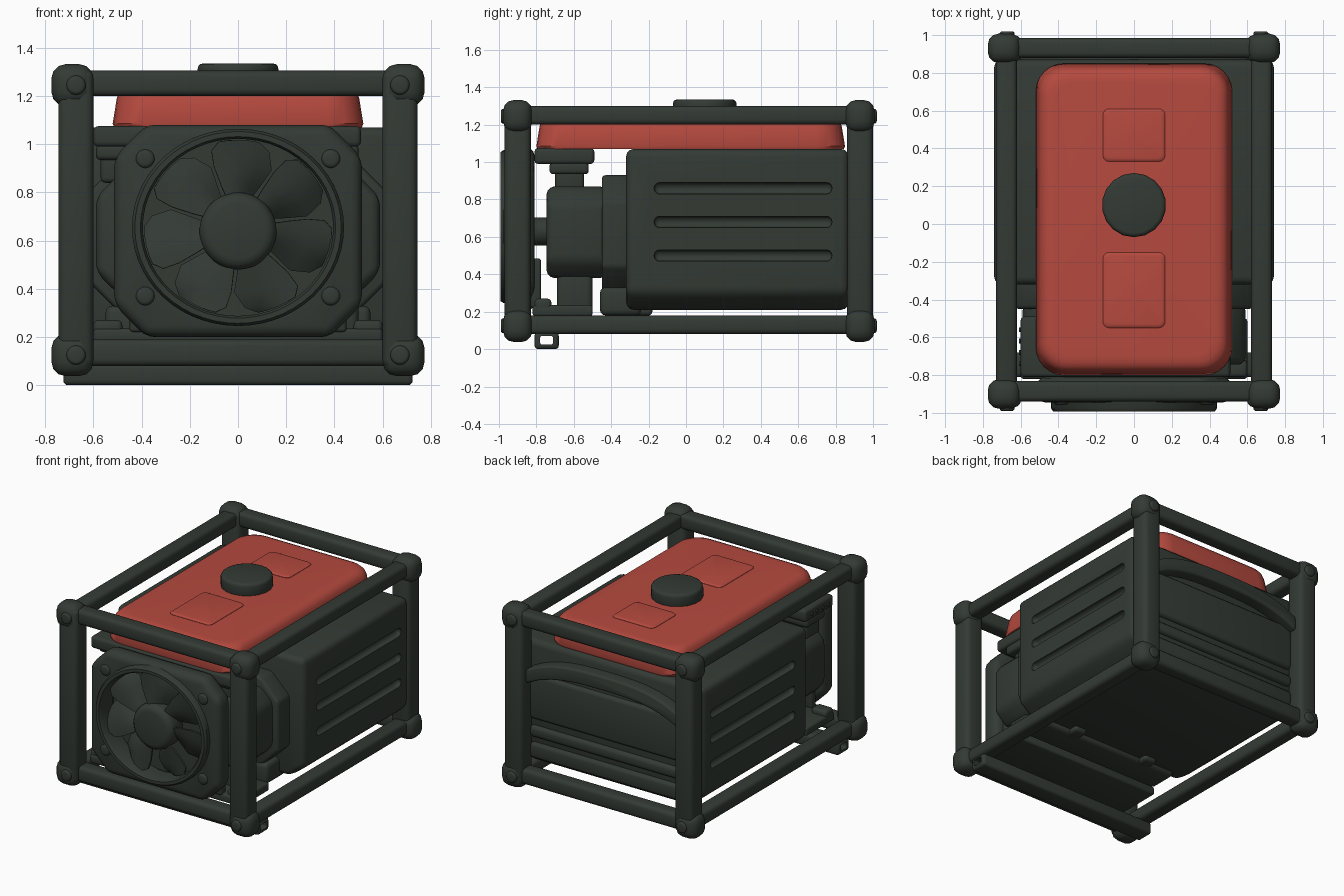
import bpy, bmesh, math
from mathutils import Matrix

if "Cube" in bpy.data.objects:
    bpy.data.objects.remove(bpy.data.objects["Cube"])


def material(name, rgb):
    m = bpy.data.materials.new(name)
    m.diffuse_color = (*rgb, 1)
    m.use_nodes = True
    m.node_tree.nodes["Principled BSDF"].inputs["Base Color"].default_value = m.diffuse_color
    return m


DARK = material("dark_green_grey", (0.033, 0.042, 0.034))
RED = material("tank_red", (0.465, 0.068, 0.049))


def finish(name, bm, mat=DARK, bevel=0, segs=3):
    if bevel:
        edges = [e for e in bm.edges if e.is_manifold and e.calc_face_angle(0) > 0.6]
        bmesh.ops.bevel(bm, geom=edges, offset=bevel, segments=segs, profile=0.5,
                        affect='EDGES', clamp_overlap=True)
    bmesh.ops.recalc_face_normals(bm, faces=bm.faces)
    me = bpy.data.meshes.new(name)
    bm.to_mesh(me)
    bm.free()
    me.materials.append(mat)
    ob = bpy.data.objects.new(name, me)
    bpy.context.collection.objects.link(ob)
    return ob


def box(name, x0, x1, y0, y1, z0, z1, bevel=0.02, mat=DARK, segs=3):
    bm = bmesh.new()
    size = Matrix.Diagonal((x1 - x0, y1 - y0, z1 - z0, 1))
    mid = Matrix.Translation(((x0 + x1) / 2, (y0 + y1) / 2, (z0 + z1) / 2))
    bmesh.ops.create_cube(bm, size=1, matrix=mid @ size)
    return finish(name, bm, mat, bevel, segs)


def cyl(name, centre, r, depth, axis='Z', bevel=0.01, mat=DARK, sides=40):
    bm = bmesh.new()
    rot = {'Z': Matrix(), 'Y': Matrix.Rotation(math.pi / 2, 4, 'X'),
           'X': Matrix.Rotation(math.pi / 2, 4, 'Y')}[axis]
    bmesh.ops.create_cone(bm, cap_ends=True, segments=sides, radius1=r, radius2=r,
                          depth=depth, matrix=Matrix.Translation(centre) @ rot)
    return finish(name, bm, mat, bevel)


def prism(name, pts, y0, y1, bevel=0.015):
    """Extrude an x-z outline along y."""
    bm = bmesh.new()
    f = bm.faces.new([bm.verts.new((x, y0, z)) for x, z in pts])
    ext = bmesh.ops.extrude_face_region(bm, geom=[f])
    bmesh.ops.translate(bm, vec=(0, y1 - y0, 0),
                        verts=[v for v in ext['geom'] if isinstance(v, bmesh.types.BMVert)])
    return finish(name, bm, DARK, bevel)


def octagon(hx, z0, z1, c):
    return [(-hx + c, z0), (hx - c, z0), (hx, z0 + c), (hx, z1 - c),
            (hx - c, z1), (-hx + c, z1), (-hx, z1 - c), (-hx, z0 + c)]


def loft(name, rings, mat=DARK, caps=True):
    bm = bmesh.new()
    loops = [[bm.verts.new(p) for p in ring] for ring in rings]
    n = len(loops[0])
    pairs = list(zip(loops, loops[1:])) + ([] if caps else [(loops[-1], loops[0])])
    for a, b in pairs:
        for i in range(n):
            bm.faces.new((a[i], a[(i + 1) % n], b[(i + 1) % n], b[i]))
    if caps:
        bm.faces.new(loops[0])
        bm.faces.new(loops[-1])
    return finish(name, bm, mat)


def cut(ob, cutters):
    bpy.context.view_layer.objects.active = ob
    for c in cutters:
        m = ob.modifiers.new("cut", 'BOOLEAN')
        m.operation, m.solver, m.object = 'DIFFERENCE', 'EXACT', c
        bpy.ops.object.modifier_apply(modifier=m.name)
        bpy.data.objects.remove(c)


# Tubular frame: posts, corner knobs with bolt heads, rails
FY, BY = -0.90, 0.93
for sx, side in ((-1, "left"), (1, "right")):
    for y, end in ((FY, "front"), (BY, "back")):
        x = sx * 0.672
        box(f"{end}_{side}_post", x - 0.073, x + 0.073, y - 0.07, y + 0.07, 0.07, 1.31, 0.035)
        for z, lvl in ((0.125, "lower"), (1.245, "upper")):
            xc = sx * 0.687
            box(f"{lvl}_{end}_{side}_corner", xc - 0.087, xc + 0.087, y - 0.078, y + 0.078,
                z - 0.087, z + 0.087, 0.058)
            out = -1 if y < 0 else 1
            cyl(f"{lvl}_{end}_{side}_bolt", (x, y + out * 0.06, z), 0.04, 0.06, 'Y', 0.014, sides=20)
    for z0, z1, lvl in ((0.08, 0.18, "lower"), (1.20, 1.30, "upper")):
        xs = sorted((sx * 0.62, sx * 0.73))
        box(f"{lvl}_{side}_rail", *xs, FY, BY, z0, z1, 0.027)
for y0, y1, end in ((-0.94, -0.83, "front"), (0.88, 0.985, "back")):
    box(f"lower_{end}_rail", -0.67, 0.67, y0, y1, 0.08, 0.19, 0.027)
    box(f"upper_{end}_rail", -0.67, 0.67, y0, y1, 1.20, 1.305, 0.027)

# Hollow foot bar under the front
foot = box("front_foot_bar", -0.725, 0.725, -0.81, -0.68, 0, 0.09, 0.02)
cut(foot, [box("foot_cutter", -1, 1, -0.78, -0.71, 0.025, 0.07, 0.01)])

# Main side housing, chamfered below, with three grooves on each side
housing = prism("main_housing", [(-0.62, 0.21), (0.62, 0.21), (0.74, 0.30), (0.74, 1.07),
                                 (-0.74, 1.07), (-0.74, 0.30)], -0.32, 0.87, 0.04)
cut(housing, [box("groove_cutter", s * 0.74 - 0.035, s * 0.74 + 0.035, -0.17, 0.78, z - 0.03, z + 0.03, 0.027)
              for s in (-1, 1) for z in (0.86, 0.68, 0.50)])

# Back panel with ribs and arched hood
for i, (z0, z1) in enumerate(((0.24, 0.35), (0.39, 0.47), (0.52, 0.84))):
    box(f"back_rib_{i + 1}", -0.61, 0.61, 0.80, 0.90, z0, z1, 0.025)
arch = [(0.6 * t, 0.11 * (1 - abs(t) ** 3)) for t in (i / 6 - 1 for i in range(13))]
prism("back_hood", [(x, 0.79 + h) for x, h in arch] + [(x, 0.89 + h) for x, h in reversed(arch)],
      0.82, 0.955)

# Engine block, collar and supports
prism("engine_collar", octagon(0.63, 0.30, 0.93, 0.14), -0.45, -0.30, 0.02)
prism("engine_block", octagon(0.59, 0.38, 0.87, 0.09), -0.745, -0.42, 0.04)
box("engine_neck", -0.57, 0.45, -0.70, -0.545, 0.84, 1.0, 0.02)
box("engine_neck_flange", -0.59, 0.50, -0.73, -0.52, 0.935, 1.0, 0.02)
box("engine_leg", -0.45, 0.50, -0.69, -0.50, 0.18, 0.42, 0.03)
box("engine_collar_foot", -0.55, 0.55, -0.46, -0.24, 0.18, 0.33, 0.03)
box("engine_base_plate", -0.60, 0.60, -0.82, -0.50, 0.175, 0.235, 0.015)
box("control_bar", -0.60, 0.51, -0.81, -0.49, 0.99, 1.075, 0.02)
box("shroud_back_brace", -0.45, 0.45, -0.83, -0.775, 0.22, 0.485, 0.015)
for i in range(4):
    cyl(f"control_button_{i + 1}", (-0.60, -0.74 + 0.06 * i, 1.03), 0.013, 0.02, 'X', 0.003, sides=12)
for s, side in ((-1, "left"), (1, "right")):
    box(f"{side}_base_bracket", s * 0.54 - 0.06, s * 0.54 + 0.06, -0.81, -0.72, 0.19, 0.27, 0.02)
    box(f"{side}_housing_foot", s * 0.3 - 0.05, s * 0.3 + 0.05, -0.30, -0.18, 0.18, 0.24, 0.02)

# Fan shroud: octagonal plate with an oval opening
CZ, OVAL = 0.655, 0.93


def oval(r, y, n=56):
    return [(r * math.cos(a), y, CZ + OVAL * r * math.sin(a))
            for a in (2 * math.pi * i / n for i in range(n))]


shroud = prism("fan_shroud", octagon(0.515, 0.20, 1.08, 0.135), -0.945, -0.81, 0.045)
cut(shroud, [loft("shroud_cutter", [oval(0.40, -1.1), oval(0.40, -0.835)])])
loft("fan_ring", [oval(0.395, -0.85), oval(0.395, -0.975), oval(0.405, -0.992), oval(0.428, -0.992),
                  oval(0.44, -0.975), oval(0.44, -0.85)], caps=False)
for sx in (-1, 1):
    side = "left" if sx < 0 else "right"
    for z, lvl in ((0.37, "lower"), (0.94, "upper")):
        cyl(f"{lvl}_{side}_shroud_bolt", (sx * 0.385, -0.938, z), 0.04, 0.04, 'Y', 0.018, sides=20)
cyl("fan_shaft", (0, -0.76, 0.63), 0.075, 0.12, 'Y', 0.01)
cyl("fan_hub", (0, -0.90, 0.64), 0.16, 0.16, 'Y', 0.045)

# Seven pitched fan blades
for k in range(7):
    ang = math.radians(90 + k * 360 / 7)
    bm = bmesh.new()
    rows = []
    for r, lead, trail in ((0.10, 0.05, -0.05), (0.20, 0.07, -0.09), (0.29, 0.10, -0.14),
                           (0.36, 0.11, -0.13), (0.39, 0.08, -0.09)):
        row = []
        for j in range(5):
            t = j / 4
            w = lead + (trail - lead) * t
            a = ang + math.asin(w / max(r, 0.16))
            row.append(bm.verts.new((r * math.cos(a), -0.945 + 0.075 * t - 0.02 * math.sin(math.pi * t),
                                     CZ + OVAL * r * math.sin(a))))
        rows.append(row)
    for a, b in zip(rows, rows[1:]):
        for j in range(4):
            bm.faces.new((a[j], a[j + 1], b[j + 1], b[j]))
    bmesh.ops.recalc_face_normals(bm, faces=bm.faces)
    bmesh.ops.solidify(bm, geom=bm.faces[:], thickness=0.012)
    finish(f"fan_blade_{k + 1}", bm)


# Fuel tank: tapered rounded rectangle with raised pads and a filler cap
def rounded_rect(hx, hy, r, cy, z, n=7):
    pts = []
    for q, (sx, sy) in enumerate(((1, 1), (-1, 1), (-1, -1), (1, -1))):
        for i in range(n):
            a = math.pi / 2 * (q + i / (n - 1))
            pts.append((sx * (hx - r) + r * math.cos(a), cy + sy * (hy - r) + r * math.sin(a), z))
    return pts


loft("fuel_tank", [rounded_rect(0.52 - d, 0.825 - d, 0.15 - d * 0.4, 0.025, z) for z, d in
                   ((1.07, 0.006), (1.085, 0), (1.19, 0.017), (1.218, 0.026), (1.238, 0.044),
                    (1.248, 0.068), (1.251, 0.10))], RED)
for name, cy, hy in (("back_tank_pad", 0.47, 0.14), ("front_tank_pad", -0.35, 0.20)):
    loft(name, [rounded_rect(0.165 - d, hy - d, 0.035 - d * 0.5, cy, z) for z, d in
                ((1.23, 0), (1.253, 0), (1.259, 0.006), (1.262, 0.018))], RED)
cyl("filler_cap", (0, 0.1, 1.285), 0.17, 0.10, 'Z', 0.022, sides=18)

# Smooth shading with sharp edges kept
for ob in bpy.data.objects:
    ob.select_set(True)
bpy.context.view_layer.objects.active = housing
bpy.ops.object.shade_smooth_by_angle(angle=math.radians(35))
